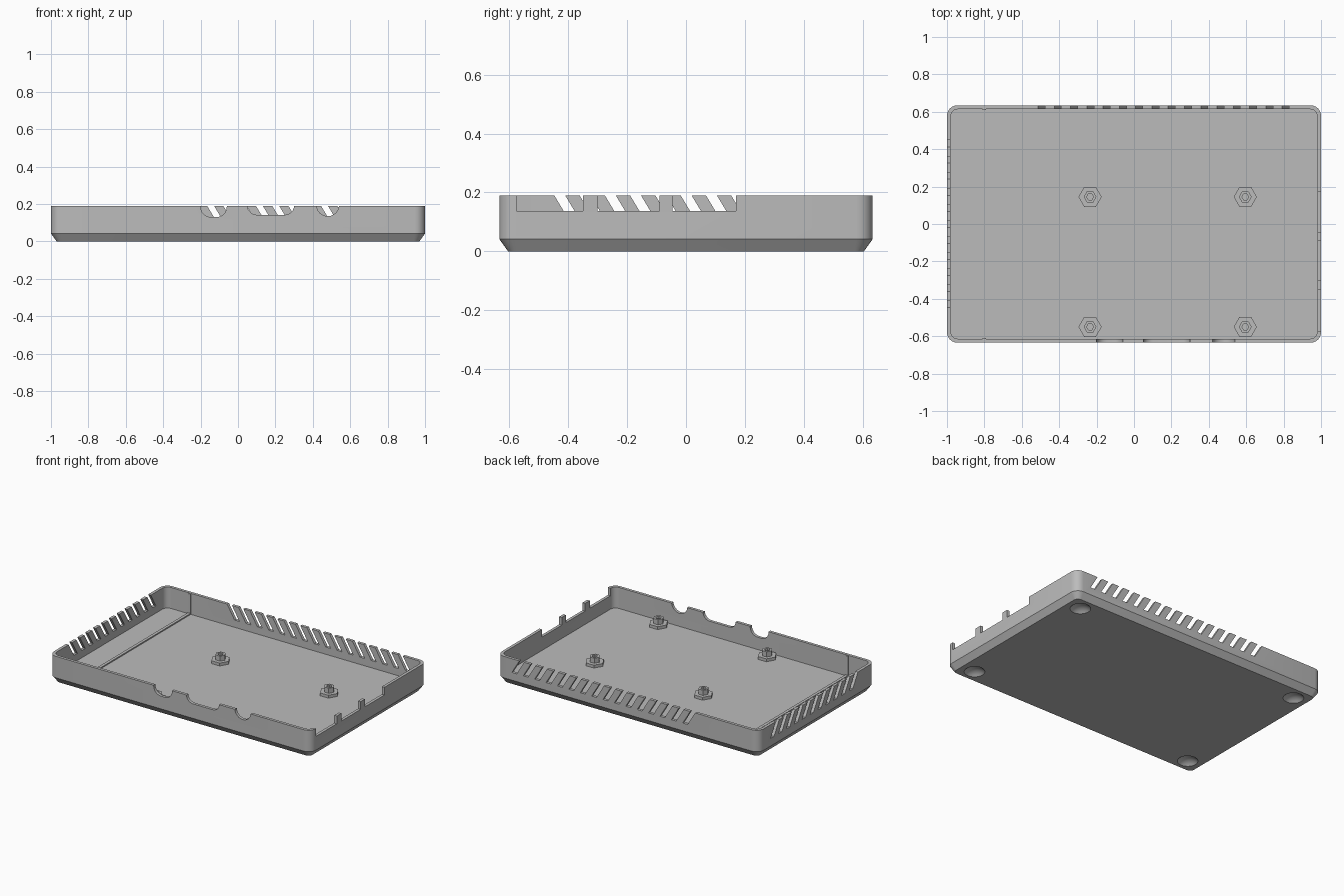
import bpy, bmesh, math
from mathutils import Vector

cube = bpy.data.objects.get("Cube")
if cube:
    bpy.data.objects.remove(cube)

HX, HY, H = 1.0, 0.634, 0.19      # half sizes and height
WALL, FLOOR = 0.02, 0.045

grey = bpy.data.materials.new("plain grey")
grey.use_nodes = True
grey.diffuse_color = (0.5, 0.5, 0.5, 1)
grey.node_tree.nodes["Principled BSDF"].inputs["Base Color"].default_value = (0.5, 0.5, 0.5, 1)


def finish(name, bm):
    bmesh.ops.recalc_face_normals(bm, faces=bm.faces)
    me = bpy.data.meshes.new(name)
    bm.to_mesh(me)
    bm.free()
    me.materials.append(grey)
    ob = bpy.data.objects.new(name, me)
    bpy.context.collection.objects.link(ob)
    return ob


def rounded_rect(hx, hy, r, steps=6):
    pts = []
    for i, (sx, sy) in enumerate([(1, 1), (-1, 1), (-1, -1), (1, -1)]):
        for k in range(steps + 1):
            a = (i + k / steps) * math.pi / 2
            pts.append((sx * (hx - r) + r * math.cos(a), sy * (hy - r) + r * math.sin(a)))
    return pts


def ngon(r, n):
    return [(r * math.cos(i * math.tau / n), r * math.sin(i * math.tau / n)) for i in range(n)]


def loft(bm, loops):
    """Skin a stack of equal-length loops and cap both ends."""
    rings = [[bm.verts.new(p) for p in loop] for loop in loops]
    n = len(rings[0])
    for a, b in zip(rings, rings[1:]):
        for i in range(n):
            bm.faces.new((a[i], a[(i + 1) % n], b[(i + 1) % n], b[i]))
    bm.faces.new(rings[0][::-1])
    bm.faces.new(rings[-1])


def prism(bm, profile, axis, lo, hi):
    """Extrude a (horizontal, z) profile along x or y."""
    put = (lambda h, z, d: (d, h, z)) if axis == "x" else (lambda h, z, d: (h, d, z))
    loft(bm, [[put(h, z, d) for h, z in profile] for d in (lo, hi)])


def cut(target, cutter):
    cutter.hide_render = True
    mod = target.modifiers.new("cut", "BOOLEAN")
    mod.operation = "DIFFERENCE"
    mod.solver = "EXACT"
    mod.object = cutter
    bpy.context.view_layer.objects.active = target
    bpy.ops.object.modifier_apply(modifier=mod.name)
    bpy.data.objects.remove(cutter)


# Tray shell: chamfered base, outer wall, rim, inner wall, floor
bm = bmesh.new()
layers = [(0.03, 0.0), (0, 0.042), (0, H), (WALL, H), (WALL, FLOOR)]
loft(bm, [[(x, y, z) for x, y in rounded_rect(HX - i, HY - i, 0.055 - i * 0.8)] for i, z in layers])
tray = finish("tray", bm)


# Slanted vents in the back and left-hand short wall
def vent(start):
    top, low, lean, width = 0.24, 0.095, 0.6, 0.037
    a, b = start - lean * (top - H), start + lean * (H - low)
    return [(a, top), (b, low), (b + width, low), (a + width, top)]


bm = bmesh.new()
for k in range(16):
    prism(bm, vent(-0.513 + k * 0.087), "y", HY - 0.1, HY + 0.1)
for k in range(11):
    prism(bm, vent(-0.447 + k * 0.0858), "x", -HX - 0.1, -HX + 0.1)
cut(tray, finish("vent_cutter", bm))

# Rounded port openings in the front, square ones in the short side
bm = bmesh.new()
for lo, hi, low, r in [(-0.2, -0.06, 0.13, 0.055), (0.05, 0.3, 0.142, 0.05), (0.42, 0.54, 0.135, 0.0595)]:
    mid, half = (lo + hi) / 2, 0.09
    outline = [(x + mid, z + low + half) for x, z in rounded_rect((hi - lo) / 2, half, r)]
    prism(bm, outline, "y", -HY - 0.1, -HY + 0.1)
for lo, hi in [(-0.575, -0.35), (-0.3, -0.09), (-0.045, 0.17)]:
    prism(bm, [(lo, 0.137), (hi, 0.137), (hi, 0.25), (lo, 0.25)], "x", HX - 0.05, HX + 0.1)
cut(tray, finish("port_cutter", bm))

# Round dimples for feet under the corners
bm = bmesh.new()
rim, depth = 0.065, 0.028
ball = (rim ** 2 + depth ** 2) / (2 * depth)
for sx in (-1, 1):
    for sy in (-1, 1):
        rings = [(-0.02, rim)]
        for k in range(6):
            z = depth * (1 - (1 - k / 5.2) ** 2)
            rings.append((z, math.sqrt(ball ** 2 - (z + ball - depth) ** 2)))
        loft(bm, [[(x + sx * 0.87, y + sy * 0.515, z) for x, y in ngon(r, 32)] for z, r in rings])
cut(tray, finish("foot_dimple_cutter", bm))

# Hexagonal standoffs: flange, post and blind hole
for i, x in enumerate((-0.235, 0.595)):
    for j, y in enumerate((-0.55, 0.145)):
        bm = bmesh.new()
        steps = [(0.062, -0.005), (0.062, 0.02), (0.034, 0.02), (0.034, 0.055), (0.018, 0.055), (0.018, 0.02)]
        loft(bm, [[(x + u, y + v, FLOOR + z) for u, v in ngon(r, 6)] for r, z in steps])
        finish(f"standoff_{i * 2 + j + 1}", bm)

# Low rib across the floor, turning up the long walls
bm = bmesh.new()
edge = HY - WALL
rib = [(-edge - 0.005, H - 0.005), (-edge - 0.005, FLOOR - 0.005), (edge + 0.005, FLOOR - 0.005),
       (edge + 0.005, H - 0.005), (edge - 0.004, H - 0.005), (edge - 0.004, FLOOR + 0.008),
       (-edge + 0.004, FLOOR + 0.008), (-edge + 0.004, H - 0.005)]
prism(bm, rib, "x", -0.81, -0.79)
finish("floor_rib", bm)

# Smooth the corners and dimples, keep edges crisp
bpy.ops.object.select_all(action="DESELECT")
tray.select_set(True)
bpy.context.view_layer.objects.active = tray
bpy.ops.object.shade_smooth_by_angle(angle=math.radians(30))
